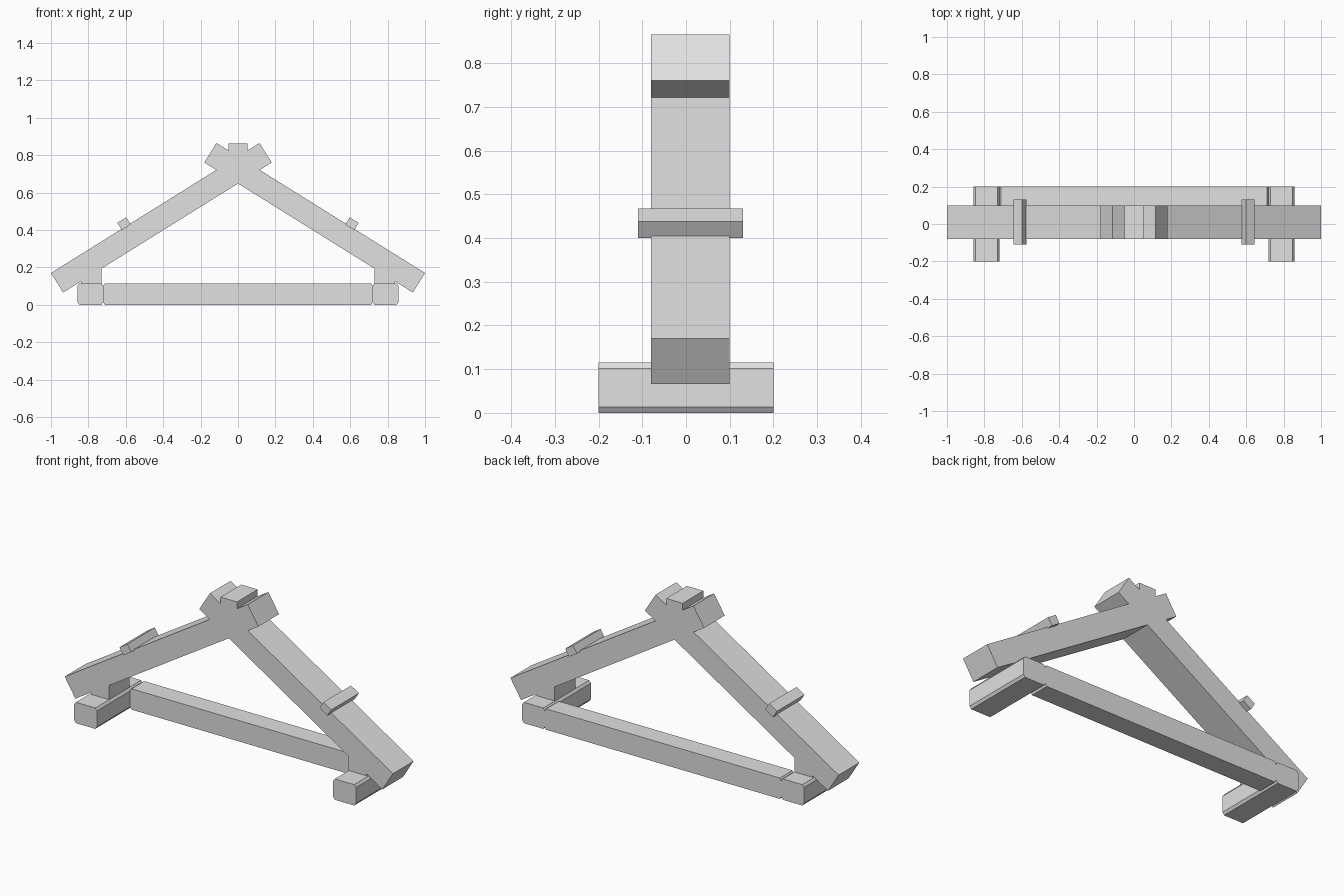
import bpy
import bmesh
from mathutils import Vector

cube = bpy.data.objects.get("Cube")
if cube:
    bpy.data.objects.remove(cube, do_unlink=True)

grey = bpy.data.materials.new("plain_grey")
grey.use_nodes = True
tone = (0.75, 0.75, 0.75, 1)
grey.diffuse_color = tone
grey.node_tree.nodes["Principled BSDF"].inputs["Base Color"].default_value = tone


def prism(name, outline, y0, y1):
    """Extrude an x-z outline from y0 to y1."""
    bm = bmesh.new()
    face = bm.faces.new([bm.verts.new((x, y0, z)) for x, z in outline])
    grown = bmesh.ops.extrude_face_region(bm, geom=[face])["geom"]
    moved = [v for v in grown if isinstance(v, bmesh.types.BMVert)]
    bmesh.ops.translate(bm, verts=moved, vec=(0, y1 - y0, 0))
    bmesh.ops.recalc_face_normals(bm, faces=bm.faces)
    mesh = bpy.data.meshes.new(name)
    bm.to_mesh(mesh)
    bm.free()
    mesh.materials.append(grey)
    obj = bpy.data.objects.new(name, mesh)
    bpy.context.collection.objects.link(obj)
    return obj


def pair(name, outline, y0, y1):
    """Build a part on the left (+x) and its mirror on the right."""
    for side, s in (("left", 1), ("right", -1)):
        prism(f"{side}_{name}", [(s * x, z) for x, z in outline], y0, y1)


def box(x0, x1, z0, z1):
    return [(x0, z0), (x1, z0), (x1, z1), (x0, z1)]


def chamfered(x0, x1, z0, z1, cx, cz):
    return [(x0 + cx, z0), (x1 - cx, z0), (x1, z0 + cz), (x1, z1 - cz),
            (x1 - cx, z1), (x0 + cx, z1), (x0, z1 - cz), (x0, z0 + cz)]


def slanted(corner, along, across, length, depth):
    """Rectangle running up the roof slope from its outer top corner."""
    a = Vector(corner)
    b = a + along * length
    return [tuple(p) for p in (a, b, b - across * depth, a - across * depth)]


# Roof slope directions on the left side
slope = Vector((-1.115, 0.695)).normalized()
normal = Vector((-slope.y, slope.x))
if normal.y < 0:
    normal = -normal

FRONT, BACK = -0.08, 0.10

# Crossing rafters and the purlins on top of them
pair("rafter", slanted((1.0, 0.17), slope, normal, 1.314, 0.123), FRONT, BACK)
pair("purlin", slanted((0.645, 0.438), slope, normal, 0.056, 0.045), -0.11, 0.13)

# Ridge beam resting in the crossing
prism("ridge_beam", box(-0.05, 0.05, 0.74, 0.862), FRONT, BACK)

# Short posts under the rafters, cut to the slope
pair("post", [(0.73, 0.11), (0.84, 0.11), (0.84, 0.14), (0.73, 0.21)], FRONT, BACK)

# Wall plates and the tie beam along the back
pair("wall_plate", chamfered(0.72, 0.858, 0, 0.115, 0.01, 0.014), -0.2, 0.2)
prism("tie_beam", chamfered(-0.72, 0.72, 0, 0.115, 0.008, 0.014), 0.09, 0.2)
